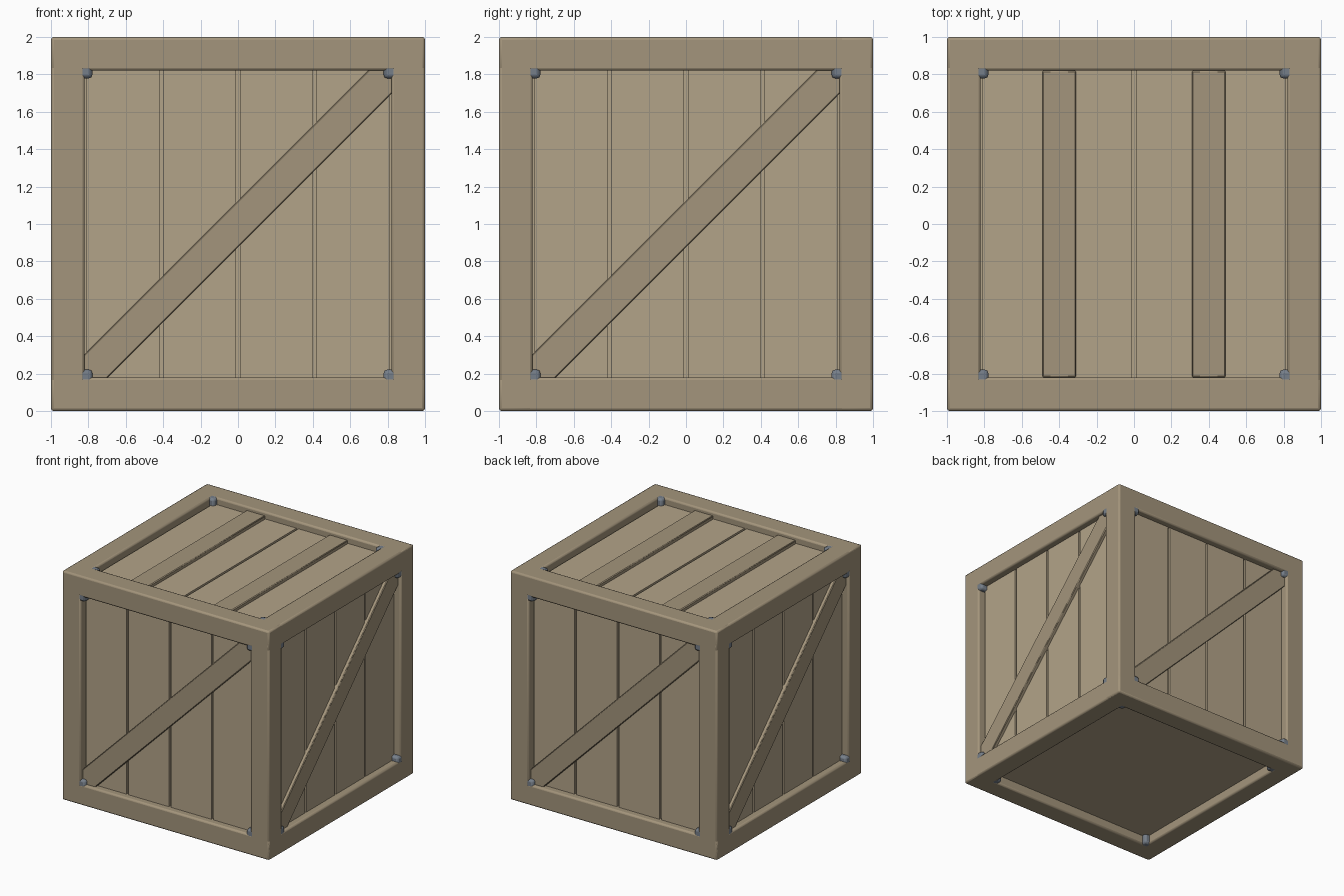
import bpy
from math import radians
from mathutils import Matrix, Vector

if "Cube" in bpy.data.objects:
    bpy.data.objects.remove(bpy.data.objects["Cube"])


def material(name, rgb):
    m = bpy.data.materials.new(name)
    m.diffuse_color = (*rgb, 1)
    m.use_nodes = True
    m.node_tree.nodes["Principled BSDF"].inputs["Base Color"].default_value = m.diffuse_color
    return m


FRAME = material("frame_wood", (0.37, 0.30, 0.20))
PLANK = material("plank_wood", (0.45, 0.37, 0.25))
METAL = material("metal", (0.18, 0.21, 0.25))
CENTRE = Matrix.Translation((0, 0, 1))


def box(name, size, loc, mat, bevel=0.0, turn=0.0, tilt=0.0, segments=2):
    """Box placed relative to the crate centre, tilted in the face plane,
    then turned about the vertical axis."""
    bpy.ops.mesh.primitive_cube_add(size=1)
    ob = bpy.context.object
    ob.name = name
    ob.data.transform(Matrix.Diagonal((*size, 1)))
    ob.data.materials.append(mat)
    ob.matrix_world = (CENTRE @ Matrix.Rotation(turn, 4, 'Z')
                       @ Matrix.Translation(loc) @ Matrix.Rotation(tilt, 4, 'Y'))
    if bevel:
        mod = ob.modifiers.new("soft_edges", 'BEVEL')
        mod.width = bevel
        mod.segments = segments
        bpy.ops.object.shade_smooth_by_angle(angle=radians(35))
    return ob


BEAM = 0.18          # frame timber section
OFF = 1 - BEAM / 2   # timber centre line
PANEL = 0.94         # plank surface
BRACE = 0.97         # brace surface
CORE = 0.92          # groove floor and plain underside
PITCH = 0.41         # plank spacing

# Inner box behind the planks
box("inner_box", (2 * CORE,) * 3, (0, 0, 0), PLANK)

# Twelve frame timbers
for axis, name in enumerate(("frame_rail_across", "frame_rail_deep", "frame_post")):
    for a in (-1, 1):
        for b in (-1, 1):
            size, loc = [BEAM] * 3, [0, 0, 0]
            size[axis] = 2
            loc[(axis + 1) % 3], loc[(axis + 2) % 3] = a * OFF, b * OFF
            box(name, size, loc, FRAME, 0.015)

# Metal corner blocks, just inside the timber surface
for x in (-1, 1):
    for y in (-1, 1):
        for z in (-1, 1):
            box("metal_corner", (0.22,) * 3, Vector((x, y, z)) * 0.889, METAL, 0.018)

# Four sides: planks and a diagonal brace
for side in range(4):
    turn = side * radians(90)
    for i in range(4):
        box("side_plank", (PITCH - 0.02, 0.04, 1.7),
            ((i - 1.5) * PITCH, -PANEL + 0.02, 0), PLANK, turn=turn)
    box("diagonal_brace", (2.32, 0.06, 0.175), (0, -BRACE + 0.03, 0), FRAME,
        0.006, turn, radians(-45), 1)

# Lid: planks and two cross braces
for i in range(4):
    box("lid_plank", (PITCH - 0.02, 1.7, 0.04),
        ((i - 1.5) * PITCH, 0, PANEL - 0.02), PLANK)
for x in (-0.4, 0.4):
    box("lid_brace", (0.18, 1.64, 0.06), (x, 0, BRACE - 0.03), FRAME, 0.006, segments=1)
